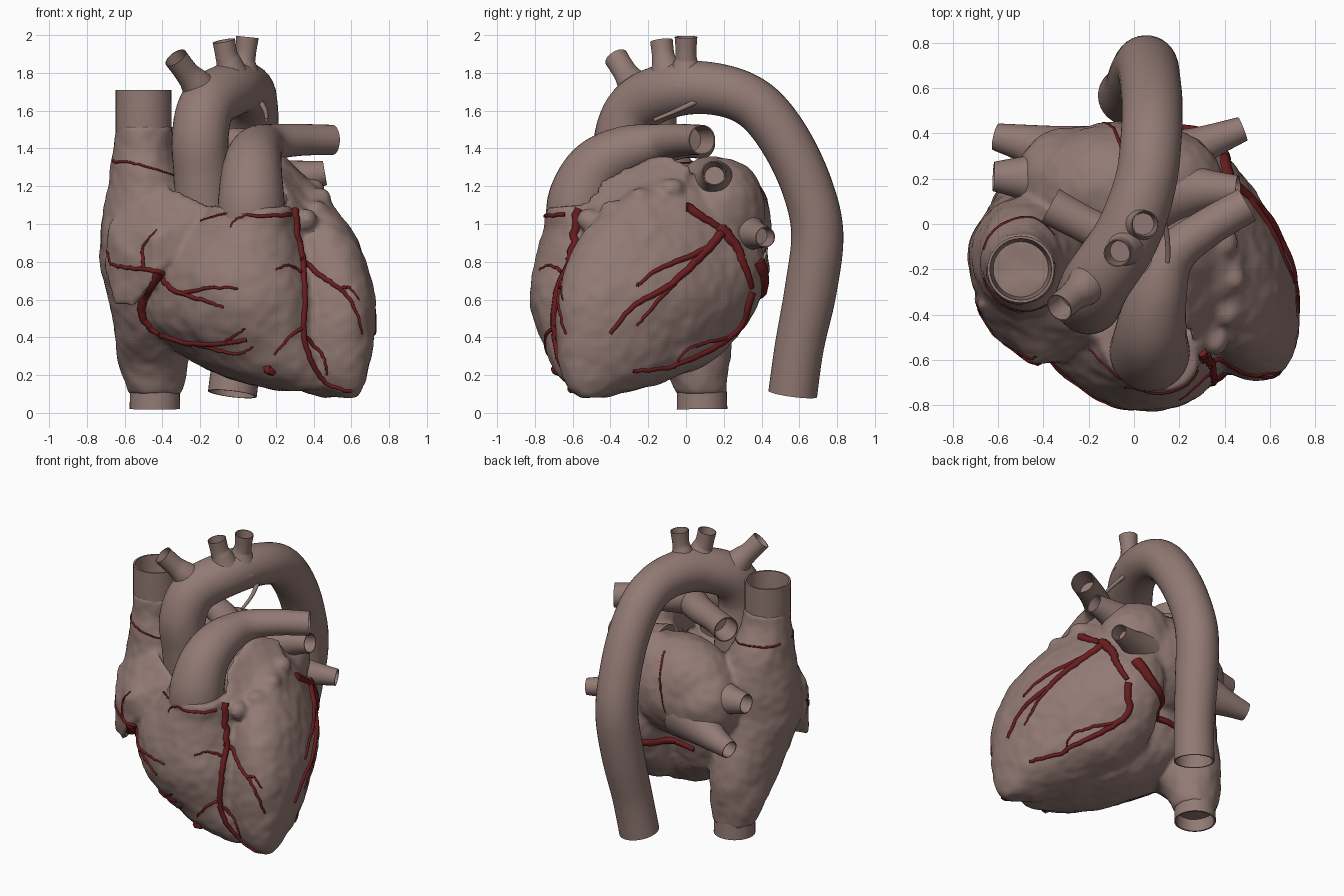
import bpy, bmesh, math, random
from mathutils import Vector, Matrix, noise
from mathutils.bvhtree import BVHTree

random.seed(4)
default = bpy.data.objects.get("Cube")
if default:
    bpy.data.objects.remove(default, do_unlink=True)


def make_material(name, color):
    mat = bpy.data.materials.new(name)
    mat.use_nodes = True
    mat.diffuse_color = color
    mat.node_tree.nodes["Principled BSDF"].inputs["Base Color"].default_value = color
    return mat


flesh = make_material("muted flesh", (.29, .195, .175, 1))
blood = make_material("dark red", (.145, .012, .013, 1))


def spline(rows, steps):
    """Catmull-Rom interpolation of tuples of any length."""
    out = []
    last = len(rows) - 1
    for i in range(last):
        a, b, c, d = (rows[max(0, min(last, k))] for k in range(i - 1, i + 3))
        for s in range(steps):
            t = s / steps
            out.append([q + t * (r - p) / 2
                        + t * t * (p - 2.5 * q + 2 * r - w / 2)
                        + t * t * t * (1.5 * (q - r) + (w - p) / 2)
                        for p, q, r, w in zip(a, b, c, d)])
    out.append(list(rows[last]))
    return out


def skin(bm, rings):
    """Bridge consecutive rings of points and cap both ends."""
    loops = [[bm.verts.new(p) for p in ring] for ring in rings]
    n = len(loops[0])
    for low, high in zip(loops, loops[1:]):
        for i in range(n):
            j = (i + 1) % n
            bm.faces.new((low[i], low[j], high[j], high[i]))
    bm.faces.new(list(reversed(loops[0])))
    bm.faces.new(loops[-1])


def finish(bm, name, mat):
    bmesh.ops.recalc_face_normals(bm, faces=bm.faces[:])
    mesh = bpy.data.meshes.new(name)
    bm.to_mesh(mesh)
    bm.free()
    ob = bpy.data.objects.new(name, mesh)
    bpy.context.collection.objects.link(ob)
    mesh.materials.append(mat)
    return ob


def smooth(ob):
    bpy.ops.object.select_all(action='DESELECT')
    ob.select_set(True)
    bpy.context.view_layer.objects.active = ob
    bpy.ops.object.shade_smooth_by_angle(angle=math.radians(50))


def sweep(bm, rows, sides, open_end=False):
    """Sweep a circle along (x, y, z, radius) rows; an open end gets a hollow rim."""
    pts = [Vector(r[:3]) for r in rows]
    frames = []
    side = None
    for i, p in enumerate(pts):
        t = (pts[min(i + 1, len(pts) - 1)] - pts[max(i - 1, 0)]).normalized()
        if side is None:
            side = t.orthogonal()
        side = (side - t * side.dot(t)).normalized()
        frames.append((p, side.copy(), t.cross(side), rows[i][3]))
    if open_end:
        p, u, v, r = frames[-1]
        frames += [(p - t * r * depth, u, v, r * scale)
                   for depth, scale in ((0, .92), (.6, .88), (1.6, .8))]
    angles = [math.tau * k / sides for k in range(sides)]
    skin(bm, [[p + (u * math.cos(a) + v * math.sin(a)) * r for a in angles]
              for p, u, v, r in frames])


def vessel(name, rows, open_end=True):
    bm = bmesh.new()
    sweep(bm, spline(rows, 7), 32, open_end)
    smooth(finish(bm, name, flesh))


def loft(bm, slant, rows):
    """Stack ellipses given as (z, x min, x max, y min, y max), slanted inside their bounds."""
    shift = math.radians(slant)
    rings = []
    for z, x0, x1, y0, y1 in spline(rows, 5):
        rings.append([((x0 + x1 + (x1 - x0) * math.cos(a)) / 2,
                       (y0 + y1 + (y1 - y0) * math.sin(a - shift)) / 2, z)
                      for a in (math.tau * k / 48 for k in range(48))])
    skin(bm, rings)


def blob(bm, center, radii):
    bmesh.ops.create_uvsphere(bm, u_segments=32, v_segments=20, radius=1,
                              matrix=Matrix.Translation(center) @ Matrix.Diagonal((*radii, 1)))


def hull(bm, *points):
    verts = [bm.verts.new(p) for p in points]
    bmesh.ops.convex_hull(bm, input=verts)
    for v in verts:
        if v.is_valid and not v.link_faces:
            bm.verts.remove(v)


# Heart muscle: ventricles and atria fused into one smooth mass
bm = bmesh.new()
loft(bm, 30, [(.08, .46, .63, -.56, -.43), (.14, .27, .67, -.63, -.2), (.25, .1, .7, -.67, .1),
              (.4, 0, .72, -.69, .27), (.55, 0, .73, -.69, .37), (.7, 0, .71, -.66, .42),
              (.85, 0, .66, -.61, .41), (1, 0, .58, -.5, .35), (1.15, .05, .46, -.34, .24),
              (1.26, .1, .34, -.15, .12)])
loft(bm, 14, [(.12, .2, .5, -.6, -.3), (.2, -.1, .5, -.68, -.05), (.3, -.28, .5, -.73, .06),
              (.45, -.47, .45, -.79, .15), (.62, -.52, .43, -.83, .2), (.8, -.5, .39, -.8, .2),
              (.95, -.36, .34, -.76, .1), (1.04, -.18, .29, -.75, -.3), (1.09, -.15, .28, -.74, -.35)])
# Right atrium running from the lower to the upper great vein
loft(bm, 0, [(.1, -.58, -.3, -.055, .22), (.25, -.625, -.265, -.13, .23), (.4, -.65, -.24, -.29, .24),
             (.6, -.69, -.2, -.41, .2), (.8, -.73, -.15, -.46, .14), (1, -.725, -.16, -.45, .13),
             (1.15, -.7, -.23, -.41, .11), (1.3, -.675, -.31, -.385, .05), (1.42, -.655, -.345, -.36, -.02),
             (1.52, -.65, -.35, -.352, -.045)])
# Left atrium
blob(bm, (-.08, .16, 1), (.4, .29, .34))
blob(bm, (.12, .19, 1.08), (.27, .23, .27))
blob(bm, (-.25, .2, .94), (.28, .23, .28))
# Right atrial appendage
hull(bm, (-.14, -.5, 1.09), (-.19, -.52, .97), (-.33, -.61, .84), (-.45, -.61, .7), (-.55, -.5, .56),
     (-.66, -.43, .57), (-.71, -.33, .75), (-.69, -.36, 1), (-.52, -.3, 1.25), (-.3, -.42, 1.18),
     (-.44, -.62, .93), (-.6, -.51, .83), (-.3, -.3, .9), (-.5, -.2, .7))
# Left atrial appendage with a lobed lower edge
hull(bm, (.19, -.2, 1.35), (.23, -.1, 1.38), (.31, .03, 1.31), (.42, -.03, 1.17), (.46, -.23, 1.12),
     (.43, -.42, 1.03), (.36, -.55, 1), (.27, -.56, 1.1), (.21, -.42, 1.25), (.2, 0, 1.1))
for spot in ((.36, -.51, 1.02), (.41, -.38, 1.07), (.43, -.24, 1.13), (.4, -.08, 1.18)):
    blob(bm, spot, (.06, .07, .06))
heart = finish(bm, "heart_muscle", flesh)
remesh = heart.modifiers.new("fuse", 'REMESH')
remesh.mode = 'VOXEL'
remesh.voxel_size = .017
relax = heart.modifiers.new("relax", 'SMOOTH')
relax.factor = .5
relax.iterations = 7
graph = bpy.context.evaluated_depsgraph_get()
fused = bpy.data.meshes.new_from_object(heart.evaluated_get(graph))
heart.modifiers.clear()
heart.data = fused
fused.materials.clear()
fused.materials.append(flesh)
normals = [v.normal.copy() for v in fused.vertices]
for v, n in zip(fused.vertices, normals):
    v.co += n * (noise.noise(v.co * 7) * .009 + noise.noise(v.co * 17) * .005)
smooth(heart)

# Great vessels
vessel("aorta", [(-.18, -.3, 1, .15), (-.19, -.32, 1.25, .15), (-.2, -.335, 1.46, .15),
                 (-.16, -.25, 1.63, .15), (-.03, -.05, 1.715, .145), (.05, .18, 1.71, .137),
                 (.075, .37, 1.63, .135), (.08, .52, 1.45, .135), (.07, .64, 1.2, .135),
                 (.055, .695, .95, .138), (.03, .66, .65, .138), (0, .6, .35, .13),
                 (-.03, .565, .1, .13)])
vessel("pulmonary_trunk", [(.07, -.56, .98, .18), (.07, -.555, 1.13, .175), (.075, -.475, 1.29, .158),
                           (.1, -.32, 1.385, .135), (.17, -.14, 1.43, .1), (.32, -.02, 1.445, .085),
                           (.5, .085, 1.445, .08)])
vessel("right_pulmonary_artery", [(.12, -.22, 1.4, .1), (-.05, -.09, 1.42, .09),
                                  (-.22, 0, 1.43, .08), (-.37, .08, 1.43, .085)])
vessel("superior_vena_cava", [(-.5, -.2, 1.25, .13), (-.5, -.2, 1.45, .147), (-.5, -.2, 1.71, .148)])
vessel("inferior_vena_cava", [(-.44, .08, .4, .11), (-.44, .083, .2, .128), (-.44, .085, .02, .134)])

# Arch branches
vessel("arch_branch_front", [(-.14, -.2, 1.62, .13), (-.22, -.28, 1.74, .085),
                             (-.27, -.32, 1.8, .065), (-.33, -.37, 1.88, .064)])
vessel("arch_branch_middle", [(-.03, -.08, 1.72, .13), (-.045, -.11, 1.84, .075),
                              (-.06, -.12, 1.89, .06), (-.075, -.13, 1.97, .06)])
vessel("arch_branch_rear", [(.02, 0, 1.74, .12), (.03, 0, 1.85, .068), (.04, 0, 1.9, .055),
                            (.05, 0, 1.99, .06)])

# Pulmonary veins
vessel("left_upper_vein", [(.13, .14, 1.18, .19), (.3, .15, 1.24, .1), (.46, .15, 1.27, .065)])
vessel("left_lower_vein", [(.08, .24, .98, .18), (.28, .34, .95, .09), (.48, .42, .93, .055)])
vessel("right_upper_vein", [(-.25, .17, 1, .2), (-.45, .2, 1.01, .11), (-.62, .21, 1.02, .065)])
vessel("right_lower_vein", [(-.22, .25, .87, .2), (-.43, .34, .8, .1), (-.61, .385, .76, .06)])
vessel("ligament", [(.15, -.17, 1.55, .01), (.145, -.05, 1.6, .012), (.11, .08, 1.66, .016)],
       open_end=False)

# Coronary arteries: paths laid on the muscle from one direction
tree = BVHTree.FromPolygons([v.co for v in fused.vertices], [p.vertices[:] for p in fused.polygons])
VIEWS = {
    "front": lambda a, b: (Vector((a, -3, b)), Vector((0, 1, 0))),
    "back": lambda a, b: (Vector((a, 3, b)), Vector((0, -1, 0))),
    "side": lambda a, b: (Vector((3, a, b)), Vector((-1, 0, 0))),
    "below": lambda a, b: (Vector((a, b, -3)), Vector((0, 0, 1))),
}
bm = bmesh.new()


def artery(view, radius, *path):
    found = []
    for a, b in spline(path, 6):
        start, ray = VIEWS[view](a + random.uniform(-1, 1) * .004, b + random.uniform(-1, 1) * .004)
        hit = tree.ray_cast(start, ray)[0]
        if hit and (not found or (hit - found[-1]).length < .16):
            found.append(hit)
    if len(found) > 2:
        count = len(found)
        sweep(bm, [(*p, radius * (1 - .6 * i / count)) for i, p in enumerate(found)], 8)


# Front descending artery and its branches
artery("front", .024, (.3, 1.08), (.31, .95), (.34, .8), (.35, .6), (.35, .4), (.4, .25), (.48, .15), (.6, .11))
artery("front", .016, (.33, .82), (.45, .72), (.55, .65), (.62, .55), (.66, .42))
artery("front", .01, (.54, .66), (.59, .66), (.64, .6))
artery("front", .012, (.35, .46), (.27, .4), (.19, .31))
artery("front", .012, (.36, .4), (.45, .3), (.47, .2))
artery("front", .01, (.33, .75), (.27, .78), (.2, .76))
artery("front", .011, (.28, 1.05), (.1, 1.04), (-.05, 1.06), (-.2, 1.02))
artery("front", .008, (.05, 1.05), (-.02, 1.02), (-.04, .98))
# Right artery and its branches
artery("front", .027, (-.42, .74), (-.5, .6), (-.5, .5), (-.42, .42), (-.3, .38), (-.15, .36), (.05, .39))
artery("front", .013, (-.25, .37), (-.1, .33), (0, .31), (.08, .35))
artery("front", .009, (-.08, .37), (0, .42), (.04, .45))
artery("front", .017, (-.42, .73), (-.34, .65), (-.2, .6), (-.08, .56))
artery("front", .012, (-.3, .63), (-.15, .66), (0, .66))
artery("front", .014, (-.4, .74), (-.5, .76), (-.6, .77), (-.67, .79), (-.69, .86))
artery("front", .011, (-.5, .77), (-.5, .88), (-.43, .97))
artery("front", .03, (.16, .23), (.175, .22), (.19, .21))
# Circumflex artery and side branches
artery("side", .028, (0, 1.09), (.08, 1.04), (.2, .96), (.25, .91))
artery("side", .036, (.18, .98), (.25, .9), (.3, .8), (.35, .66))
artery("side", .024, (.35, .64), (.3, .48), (.2, .38), (.08, .31), (-.1, .24), (-.28, .22))
artery("side", .026, (.2, .97), (.1, .85), (0, .75), (-.12, .65), (-.27, .57), (-.4, .42))
artery("side", .018, (.12, .87), (-.05, .8), (-.18, .74), (-.26, .67))
artery("side", .014, (-.05, .7), (-.17, .57), (-.26, .46))
artery("side", .012, (.22, .4), (.1, .37), (0, .33), (-.06, .24))
artery("side", .012, (-.56, .95), (-.62, .75), (-.58, .6), (-.56, .45))
# Rear and underside
artery("back", .04, (.3, .8), (.2, .68), (.05, .61), (-.2, .58))
artery("back", .008, (-.05, 1.28), (-.1, 1.1), (-.15, .92))
artery("below", .018, (0, .2), (.15, .03), (.3, -.15), (.45, -.35))
# Fine vessel around the upper vein
artery("front", .008, (-.66, 1.33), (-.55, 1.32), (-.4, 1.28), (-.31, 1.24))
artery("back", .008, (-.66, 1.33), (-.5, 1.33), (-.35, 1.32))
smooth(finish(bm, "coronary_arteries", blood))
